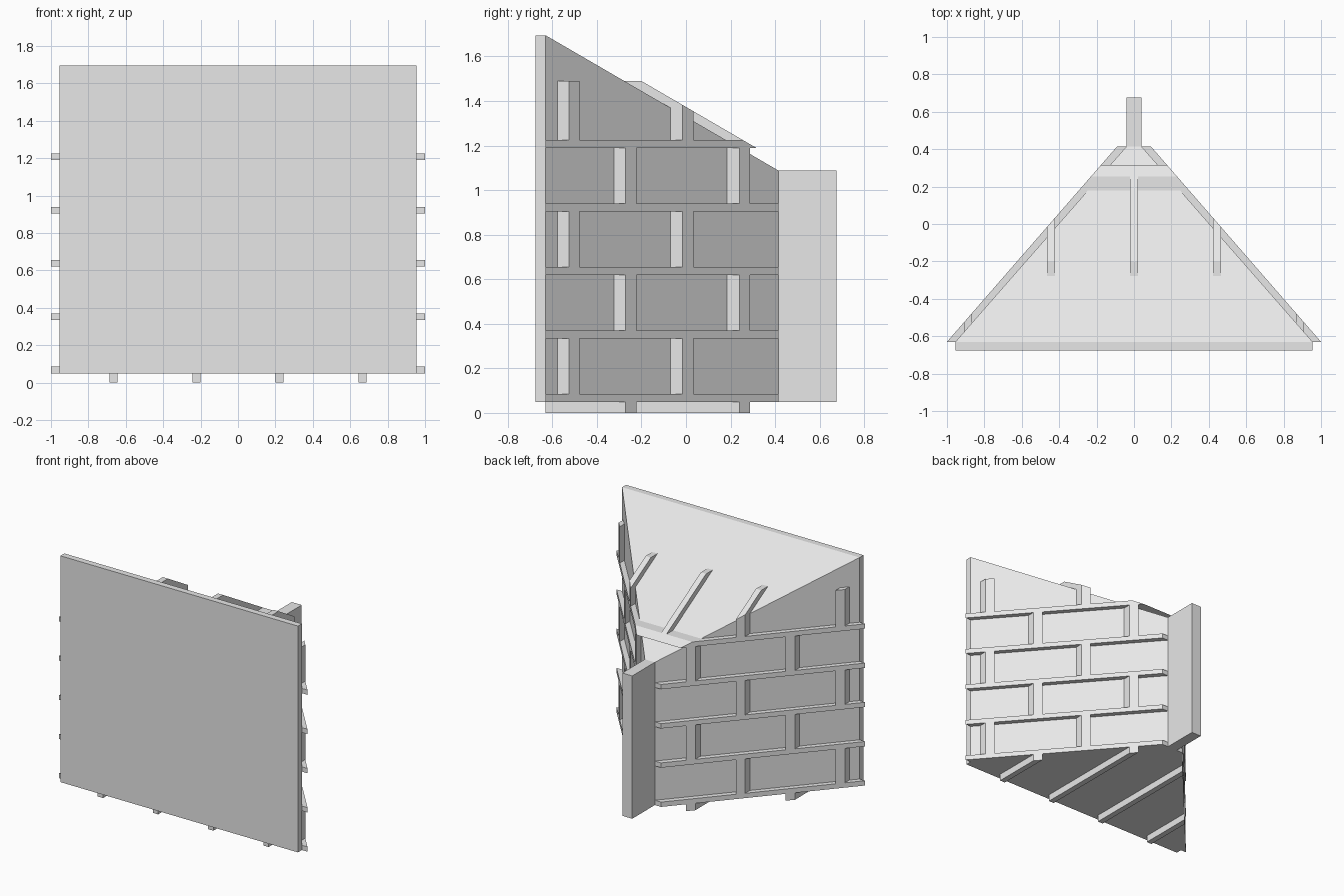
import bpy, bmesh
from mathutils import Vector

cube = bpy.data.objects.get("Cube")
if cube:
    bpy.data.objects.remove(cube, do_unlink=True)

grey = bpy.data.materials.new("plain_grey")
grey.use_nodes = True
grey.diffuse_color = (0.8, 0.8, 0.8, 1)
grey.node_tree.nodes["Principled BSDF"].inputs["Base Color"].default_value = (0.8, 0.8, 0.8, 1)

FRONT, BACK = -0.63, 0.415


def add_object(name, bm):
    bmesh.ops.recalc_face_normals(bm, faces=bm.faces)
    mesh = bpy.data.meshes.new(name)
    bm.to_mesh(mesh)
    bm.free()
    mesh.materials.append(grey)
    obj = bpy.data.objects.new(name, mesh)
    bpy.context.collection.objects.link(obj)


def wedge(y0, y1, half0, half1, bottom, top0, top1):
    """Block tapering from front (y0) to back (y1) in width and height."""
    bm = bmesh.new()
    rings = []
    for y, half, top in ((y0, half0, top0), (y1, half1, top1)):
        rings.append([bm.verts.new((x, y, z)) for x, z in
                      ((-half, bottom), (half, bottom), (half, top), (-half, top))])
    a, b = rings
    bm.faces.new(a)
    bm.faces.new(b)
    for i in range(4):
        j = (i + 1) % 4
        bm.faces.new((a[i], a[j], b[j], b[i]))
    return bm


def joint_piece(name, z0, z1, x0=-2, x1=2):
    """Slice of the slightly larger outer wedge, kept between the limits."""
    bm = wedge(FRONT, BACK, 1.0, 0.09, 0, 1.74, 1.132)
    for axis, limit, side in (("Z", z0, -1), ("Z", z1, 1), ("X", x0, -1), ("X", x1, 1)):
        normal = Vector((axis == "X", 0, axis == "Z"))
        bmesh.ops.bisect_plane(bm, geom=bm.verts[:] + bm.edges[:] + bm.faces[:],
                               plane_co=normal * limit, plane_no=normal * side,
                               clear_outer=True)
        rim = [e for e in bm.edges if e.is_boundary]
        if rim:
            bmesh.ops.holes_fill(bm, edges=rim, sides=0)
    add_object(name, bm)


# Main solid parts
add_object("front_panel", wedge(-0.675, FRONT, 0.955, 0.955, 0.05, 1.695, 1.695))
add_object("wedge_body", wedge(FRONT, BACK, 0.955, 0.04, 0.05, 1.695, 1.088))
add_object("rear_spine", wedge(BACK, 0.675, 0.04, 0.04, 0.05, 1.088, 1.088))

# Horizontal ledges and the staggered upright joints above each
STEP, THICK, HALF, SPACING = 0.285, 0.035, 0.021, 0.444
even = [i * SPACING for i in (-2, -1, 0, 1, 2)]
odd = [i * SPACING for i in (-1.5, -0.5, 0.5, 1.5)]
for row in range(5):
    z = 0.05 + row * STEP
    joint_piece(f"ledge_{row}", z, z + THICK)
    top = 1.49 if row == 4 else z + STEP
    for n, x in enumerate(odd if row % 2 else even):
        joint_piece(f"joint_{row}_{n}", z + THICK, top, x - HALF, x + HALF)

# Runners under the base
for n, x in enumerate(odd):
    joint_piece(f"base_runner_{n}", -1, 0.05, x - HALF, x + HALF)
